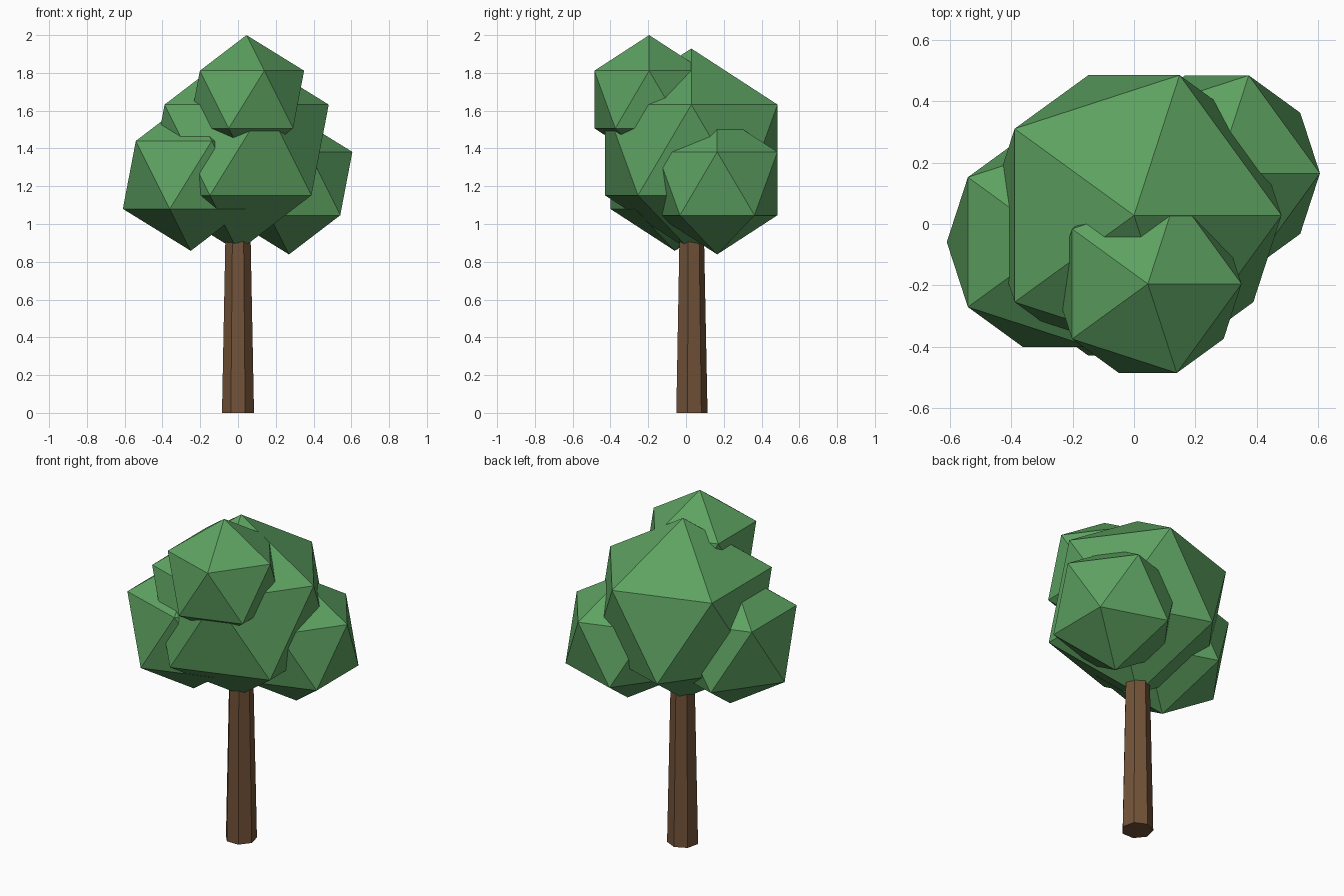
import bpy

if "Cube" in bpy.data.objects:
    bpy.data.objects.remove(bpy.data.objects["Cube"])


def material(name, color):
    mat = bpy.data.materials.new(name)
    mat.diffuse_color = (*color, 1.0)
    mat.use_nodes = True
    mat.node_tree.nodes["Principled BSDF"].inputs["Base Color"].default_value = mat.diffuse_color
    return mat


bark = material("bark", (0.17, 0.085, 0.04))
leaves = material("leaves", (0.11, 0.36, 0.12))

# Tapered seven-sided trunk, running up into the crown
HEIGHT = 1.15
bpy.ops.mesh.primitive_cone_add(vertices=7, radius1=0.087, radius2=0.064,
                                depth=HEIGHT, location=(0, 0.027, HEIGHT / 2))
trunk = bpy.context.object
trunk.name = "trunk"
trunk.data.materials.append(bark)

# Crown: four overlapping faceted leaf clumps (name, radius, centre)
clumps = [
    ("crown_main", 0.537, (0.0, 0.028, 1.392)),
    ("crown_top", 0.341, (0.045, -0.195, 1.659)),
    ("crown_left", 0.402, (-0.25, -0.059, 1.26)),
    ("crown_right", 0.375, (0.27, 0.165, 1.214)),
]
for name, radius, centre in clumps:
    bpy.ops.mesh.primitive_ico_sphere_add(subdivisions=1, radius=radius,
                                          location=centre)
    clump = bpy.context.object
    clump.name = name
    clump.data.materials.append(leaves)
